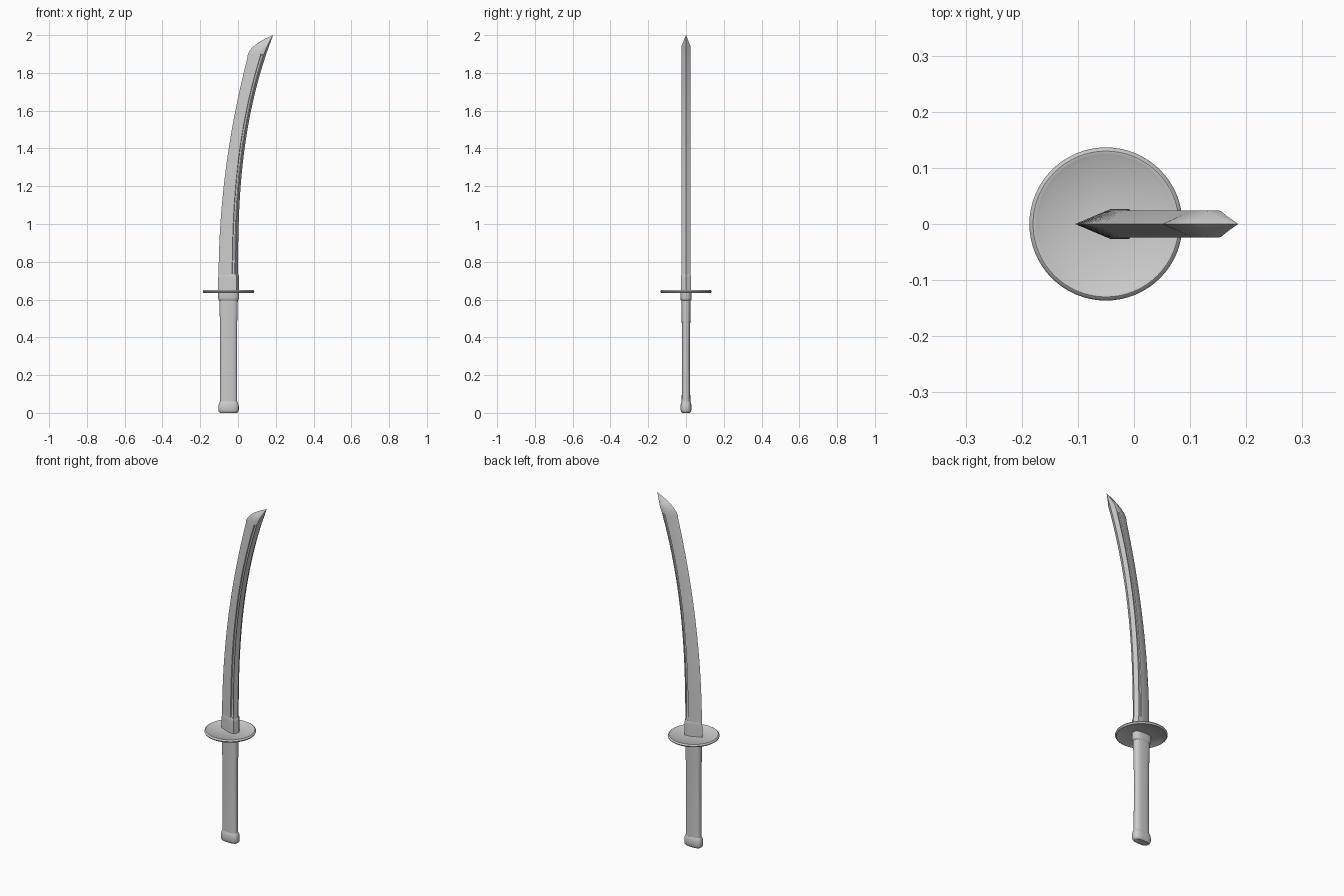
import bpy, bmesh, math

if "Cube" in bpy.data.objects:
    bpy.data.objects.remove(bpy.data.objects["Cube"])

CX = -0.05  # grip axis


def loft(name, rings, angle=30):
    """Skin a list of equal-length closed rings and cap both ends."""
    bm = bmesh.new()
    vs = [[bm.verts.new(p) for p in r] for r in rings]
    n = len(vs[0])
    for a, b in zip(vs, vs[1:]):
        for i in range(n):
            j = (i + 1) % n
            bm.faces.new((a[i], a[j], b[j], b[i]))
    bm.faces.new(vs[0][::-1])
    bm.faces.new(vs[-1])
    bmesh.ops.remove_doubles(bm, verts=bm.verts, dist=1e-5)
    bmesh.ops.recalc_face_normals(bm, faces=bm.faces)
    me = bpy.data.meshes.new(name)
    bm.to_mesh(me)
    bm.free()
    ob = bpy.data.objects.new(name, me)
    bpy.context.collection.objects.link(ob)
    bpy.ops.object.select_all(action='DESELECT')
    ob.select_set(True)
    bpy.context.view_layer.objects.active = ob
    bpy.ops.object.shade_smooth_by_angle(angle=math.radians(angle))
    return ob


def blade_ring(x0, x1, z, t, d):
    """Cutting edge at x0, spine at x1, half thickness t, groove depth d."""
    half = [(0.58, t), (0.70, t), (0.725, t - d), (0.83, t - d), (0.855, t), (0.875, t)]
    prof = [(0, 0)] + [(u, -y) for u, y in half] + [(1, 0)] + half[::-1]
    return [(x0 + (x1 - x0) * u, y, z) for u, y in prof]


def edge_x(z):
    if z <= 1.88:
        return -0.103 + 0.11 * max(z - 0.7, 0) ** 2
    return 0.05 + 0.136 * ((z - 1.88) / 0.12) ** 2.1


def spine_x(z):
    return 0.186 * (max(z - 0.7, 0) / 1.3) ** 2.7


# curved blade with a groove on each side
zs = [0.64, 0.735, 0.75] + [0.75 + 1.13 * i / 24 for i in range(1, 25)]
zs += [1.89, 1.90, 1.915, 1.93, 1.945, 1.96, 1.97, 1.98, 1.99, 1.9995]
rings = []
for z in zs:
    t = 0.0245 * min(1, (2.0 - z) / 0.06)
    d = 0.006 if 0.745 < z < 1.895 else 0
    rings.append(blade_ring(edge_x(z), max(spine_x(z), edge_x(z) + 0.001), z, t, d))
loft("blade", rings)

# collar where the blade meets the guard
loft("blade_collar", [blade_ring(CX - w, CX + w, z, t, 0) for w, t, z in
                      [(0.055, 0.027, 0.64), (0.055, 0.027, 0.715),
                       (0.054, 0.026, 0.728), (0.051, 0.024, 0.733)]])


def oval(hx, hy, z, n=40, p=2.8):
    out = []
    for i in range(n):
        a = 2 * math.pi * i / n
        c, s = math.cos(a), math.sin(a)
        out.append((CX + hx * math.copysign(abs(c) ** (2 / p), c),
                    hy * math.copysign(abs(s) ** (2 / p), s), z))
    return out


def oval_part(name, rows):
    return loft(name, [oval(*r) for r in rows], 40)


# grip, slightly waisted
oval_part("grip", [(0.046, 0.023, 0.04), (0.045, 0.022, 0.15), (0.044, 0.021, 0.3),
                   (0.045, 0.022, 0.45), (0.049, 0.025, 0.6)])
# rounded end cap
oval_part("pommel", [(0.045, 0.021, 0.0), (0.051, 0.026, 0.005), (0.054, 0.029, 0.016),
                     (0.054, 0.029, 0.035), (0.051, 0.027, 0.05), (0.046, 0.023, 0.06)])
# ferrule under the guard
oval_part("ferrule", [(0.048, 0.024, 0.594), (0.053, 0.028, 0.599), (0.055, 0.030, 0.608),
                      (0.055, 0.030, 0.64)])

# round guard with raised rim
prof = [(0.02, 0.639), (0.119, 0.639), (0.123, 0.636), (0.130, 0.635), (0.1345, 0.638),
        (0.1365, 0.643), (0.1345, 0.648), (0.130, 0.651), (0.123, 0.650), (0.119, 0.647), (0.02, 0.647)]
loft("guard", [[(CX + r * math.cos(2 * math.pi * i / 64), r * math.sin(2 * math.pi * i / 64), z)
                for i in range(64)] for r, z in prof], 40)
